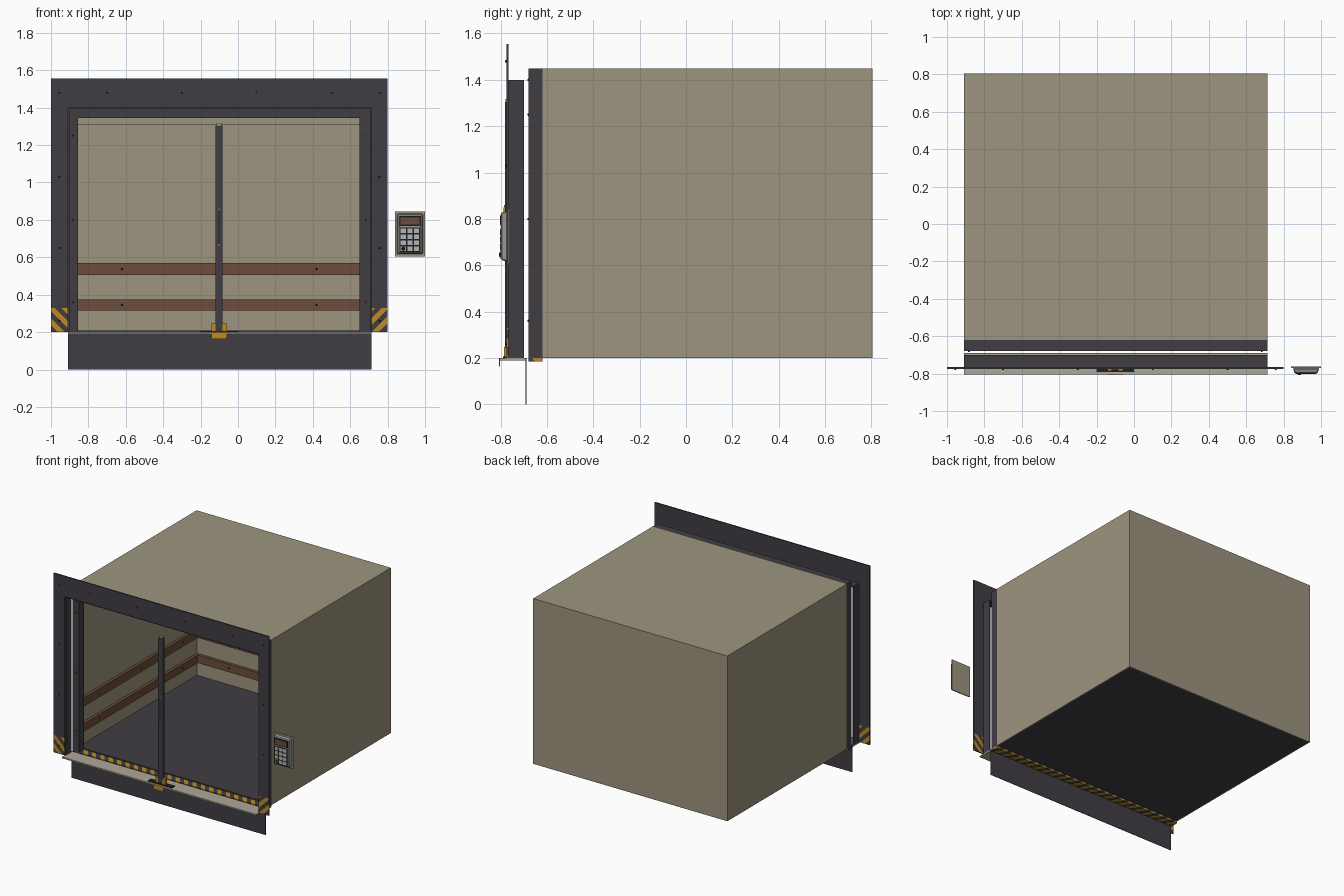
import bpy, bmesh, math
from mathutils import Vector

if "Cube" in bpy.data.objects:
    bpy.data.objects.remove(bpy.data.objects["Cube"], do_unlink=True)


def material(name, rgb):
    m = bpy.data.materials.new(name)
    m.use_nodes = True
    m.diffuse_color = (*rgb, 1)
    m.node_tree.nodes["Principled BSDF"].inputs["Base Color"].default_value = (*rgb, 1)
    return m


TAN = material("wall_tan", (0.34, 0.30, 0.215))
DARK = material("charcoal_metal", (0.052, 0.048, 0.057))
WOOD = material("brown_wood", (0.15, 0.075, 0.042))
YELLOW = material("warning_yellow", (0.52, 0.26, 0.02))
GREY = material("panel_grey", (0.30, 0.31, 0.31))
PALE = material("sill_pale", (0.42, 0.39, 0.31))
BLACK = material("black", (0.015, 0.015, 0.015))
SILVER = material("button_silver", (0.45, 0.46, 0.47))


def finish(name, bm, *mats):
    me = bpy.data.meshes.new(name)
    bm.to_mesh(me)
    bm.free()
    ob = bpy.data.objects.new(name, me)
    for m in mats:
        me.materials.append(m)
    bpy.context.collection.objects.link(ob)
    return ob


def add_box(bm, x, y, z):
    verts = bmesh.ops.create_cube(bm, size=1)["verts"]
    for v in verts:
        v.co = Vector([(a + b) / 2 + c * (b - a) for (a, b), c in zip((x, y, z), v.co)])
    return verts


def boxes(name, mat, *spans):
    bm = bmesh.new()
    for s in spans:
        add_box(bm, *s)
    return finish(name, bm, mat)


def striped_box(name, x, y, z, slope, width):
    """Box sliced by diagonal planes, alternate slices yellow."""
    bm = bmesh.new()
    add_box(bm, x, y, z)
    n = Vector(slope)
    start = Vector((x[0], y[0], z[0]))
    key = lambda p: (p - start).dot(n) / width
    values = [key(v.co) for v in bm.verts]
    for k in range(math.floor(min(values)), math.ceil(max(values)) + 1):
        bmesh.ops.bisect_plane(bm, geom=bm.verts[:] + bm.edges[:] + bm.faces[:],
                               plane_co=start + n * (k * width / n.length_squared), plane_no=n)
    for f in bm.faces:
        f.material_index = math.floor(key(f.calc_center_median())) % 2
    return finish(name, bm, DARK, YELLOW)


def bolts(name, points, axis, radius=0.006, height=0.008):
    bm = bmesh.new()
    for p in points:
        vs = bmesh.ops.create_cone(bm, cap_ends=True, segments=8, radius1=radius,
                                   radius2=radius * 0.7, depth=height)["verts"]
        turn = Vector((0, 0, 1)).rotation_difference(Vector(axis))
        for v in vs:
            v.co = turn @ v.co + Vector(p)
    return finish(name, bm, BLACK)


# Main extents: cabin, inner opening and wall thickness
L, R, F, B = -0.91, 0.715, -0.62, 0.805
IL, IR = -0.855, 0.65
LOW, TOP, T = 0.2, 1.45, 0.008

# Cabin shell
boxes("cabin_walls", TAN,
      ((L, L + T), (F, B), (LOW, TOP)), ((R - T, R), (F, B), (LOW, TOP)),
      ((L + T, R - T), (B - T, B), (LOW, TOP)), ((L + T, R - T), (F, B - T), (TOP - T, TOP)))
boxes("cabin_ceiling", TAN, ((L + T, R - T), (F + 0.002, B - T), (1.31, 1.345)))
boxes("cabin_floor", DARK, ((L + T, R - T), (F, B - T), (LOW, LOW + T)))

# Buffer rails around the three walls
for name, z in (("lower_rail", (0.315, 0.375)), ("upper_rail", (0.505, 0.57))):
    D = 0.022
    boxes(name, WOOD,
          ((L + T, L + T + D), (F + 0.02, B - T), z), ((R - T - D, R - T), (F + 0.02, B - T), z),
          ((L + T + D, R - T - D), (B - T - D, B - T), z))
    zm = sum(z) / 2
    bolts(name + "_back_screws", [(x, B - T - D, zm) for x in (-0.62, 0.42)], (0, -1, 0))
    ys = (-0.4, 0.1, 0.6)
    bolts(name + "_left_screws", [(R - T - D, y, zm) for y in ys], (-1, 0, 0))
    bolts(name + "_right_screws", [(L + T + D, y, zm) for y in ys], (1, 0, 0))

# Cabin door frame
FY = (-0.68, F)
boxes("cabin_frame", DARK, ((L, IL), FY, (LOW, TOP)), ((IR, R), FY, (LOW, TOP)),
      ((IL, IR), FY, (1.345, TOP)))
bolts("cabin_frame_bolts", [(x, -0.68, z) for x in (L + 0.027, R - 0.032)
                            for z in (0.36, 0.8, 1.25, 1.4)], (0, -1, 0))
striped_box("cabin_sill", (L, R), FY, (0.185, LOW), (1, 0.7, 0.7), 0.035)

# Landing surround: flat front plates with striped feet
PY, FOOT, HEAD = (-0.775, -0.765), 0.33, 1.555
boxes("landing_plates", DARK, ((-1, L), PY, (FOOT, HEAD)), ((R, 0.8), PY, (FOOT, HEAD)),
      ((L, R), PY, (1.4, HEAD)))
striped_box("right_warning_foot", (-1, L), PY, (LOW, FOOT), (1, 0, 1), 0.037)
striped_box("left_warning_foot", (R, 0.8), PY, (LOW, FOOT), (-1, 0, 1), 0.037)
bolts("landing_bolts",
      [(x, -0.776, z) for x in (-0.955, 0.757) for z in (0.26, 0.65, 1.03, 1.48)]
      + [(x, -0.776, 1.48) for x in (-0.7, -0.3, 0.1, 0.5)], (0, -1, 0))

# Landing reveal sheets, sill and apron
RY = (-0.765, -0.70)
boxes("landing_reveal", DARK, ((L, L + T), RY, (LOW, 1.4)), ((R - T, R), RY, (LOW, 1.4)),
      ((L, R), RY, (1.392, 1.4)))
boxes("landing_sill", PALE, ((L, R), (-0.805, -0.692), (0.19, LOW)))
boxes("sill_apron", DARK, ((L, R), (-0.692, -0.689), (0, LOW)))

# Centre door post with handle and base bracket
boxes("centre_post", DARK, ((-0.12, -0.082), (-0.782, -0.76), (LOW, 1.305)))
boxes("post_cap", PALE, ((-0.115, -0.087), (-0.778, -0.764), (1.305, 1.318)))
boxes("post_handle", YELLOW, ((-0.104, -0.099), (-0.785, -0.781), (0.66, 0.69)),
      ((-0.104, -0.099), (-0.785, -0.781), (0.83, 0.86)))
boxes("post_handle_bar", BLACK, ((-0.104, -0.099), (-0.787, -0.783), (0.67, 0.85)))
boxes("post_bracket", YELLOW, ((-0.142, -0.12), (-0.785, -0.76), (LOW, 0.247)),
      ((-0.082, -0.06), (-0.785, -0.76), (LOW, 0.247)),
      ((-0.142, -0.06), (-0.807, -0.803), (0.163, LOW)))
boxes("post_base_strip", BLACK, ((-0.2, 0.0), (-0.79, -0.755), (LOW, 0.207)))

# Call panel: back plate, tapered body, display and keypad
boxes("panel_back_plate", TAN, ((0.84, 1.0), (-0.77, -0.763), (0.605, 0.845)))
bm = bmesh.new()
for v in add_box(bm, (0.85, 0.99), (-0.798, -0.77), (0.615, 0.835)):
    if v.co.y < -0.79:
        v.co.x += 0.008 if v.co.x < 0.92 else -0.008
        v.co.z += 0.008 if v.co.z < 0.72 else -0.008
bmesh.ops.bevel(bm, geom=bm.edges[:], offset=0.005, segments=1, affect='EDGES')
finish("panel_body", bm, GREY)
FACE = (-0.801, -0.797)
boxes("panel_display_frame", BLACK, ((0.864, 0.976), FACE, (0.768, 0.82)))
boxes("panel_display", WOOD, ((0.87, 0.97), (-0.803, -0.8), (0.775, 0.812)))
boxes("panel_keypad_base", BLACK, ((0.866, 0.974), (-0.7995, -0.797), (0.628, 0.76)))
keys = [((x, x + 0.029), (-0.803, -0.799), (z, z + 0.025))
        for x in (0.87, 0.905, 0.94) for z in (0.634, 0.666, 0.698, 0.73)]
boxes("panel_keys", SILVER, *keys)
bolts("panel_lock", [(0.884, -0.804, 0.646)], (0, -1, 0), 0.011, 0.004)
